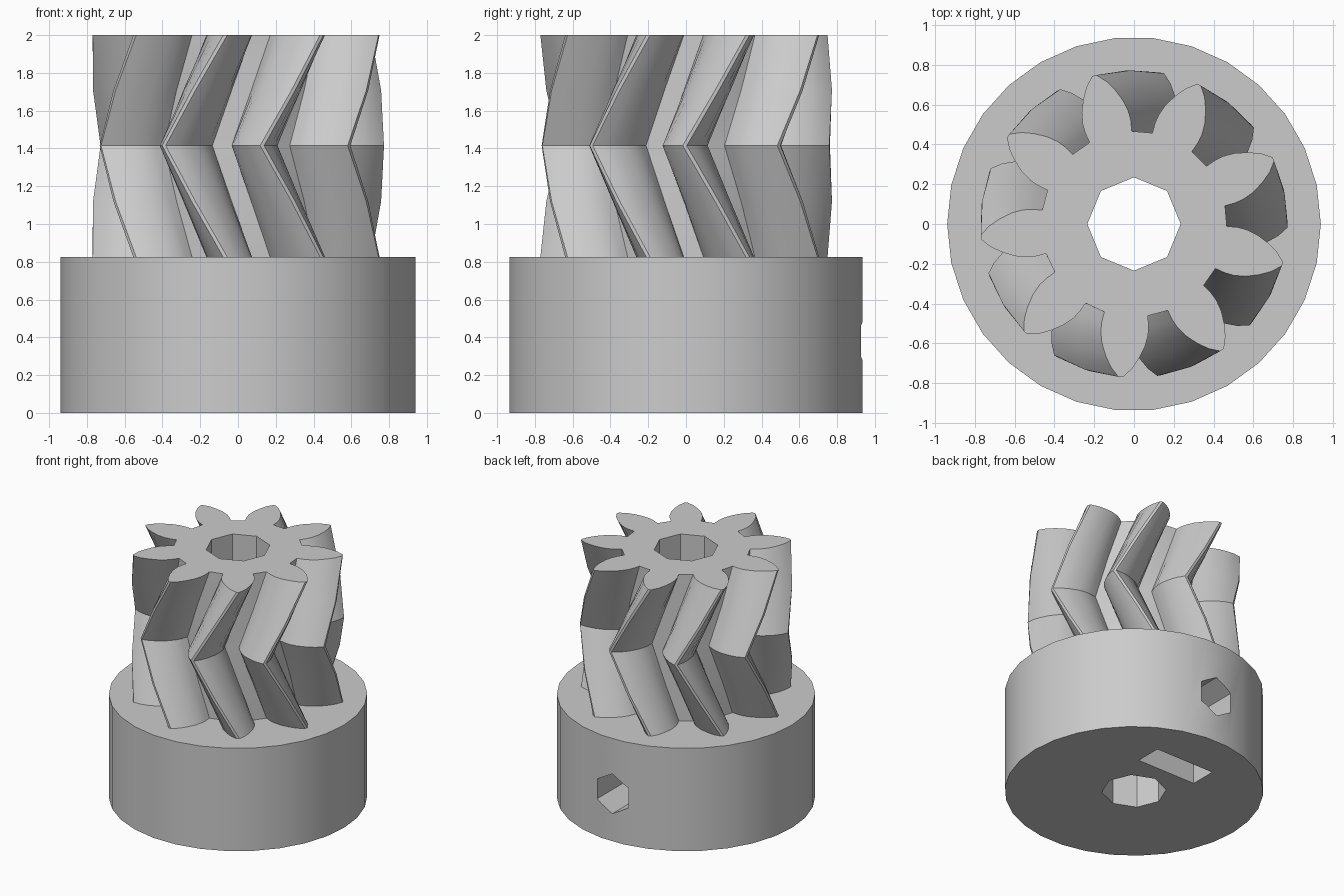
import bpy, bmesh, math
from mathutils import Matrix

if "Cube" in bpy.data.objects:
    bpy.data.objects.remove(bpy.data.objects["Cube"], do_unlink=True)

TEETH = 9
HUB_TOP, MID, TOP = 0.825, 1.415, 2.0
HUB_R, BORE_R = 0.94, 0.235
TWIST = 25.5
TIP_ANGLE = 25          # direction of one tooth tip on the top face
# One tooth flank: radius, half angle in degrees
FLANK = [(0.467, 13.6), (0.52, 13.2), (0.565, 12.2), (0.62, 10.1),
         (0.68, 7.0), (0.73, 4.1), (0.773, 0.8)]

grey = bpy.data.materials.new("plain grey")
grey.use_nodes = True
GREY = (0.6, 0.6, 0.6, 1)
grey.diffuse_color = GREY
grey.node_tree.nodes["Principled BSDF"].inputs["Base Color"].default_value = GREY


def make_object(name, bm):
    bmesh.ops.recalc_face_normals(bm, faces=bm.faces)
    mesh = bpy.data.meshes.new(name)
    bm.to_mesh(mesh)
    bm.free()
    mesh.materials.append(grey)
    obj = bpy.data.objects.new(name, mesh)
    bpy.context.collection.objects.link(obj)
    return obj


def loft(name, rings):
    """Skin a stack of matching closed outlines and cap both ends."""
    bm = bmesh.new()
    rows = [[bm.verts.new(p) for p in ring] for ring in rings]
    n = len(rows[0])
    for low, high in zip(rows, rows[1:]):
        for i in range(n):
            j = (i + 1) % n
            bm.faces.new((low[i], low[j], high[j], high[i]))
    bm.faces.new(rows[0][::-1])
    bm.faces.new(rows[-1])
    return make_object(name, bm)


def polygon(sides, radius, z, start=0):
    angles = [start + math.tau * i / sides for i in range(sides)]
    return [(radius * math.cos(a), radius * math.sin(a), z) for a in angles]


def prism(name, sides, radius, low, high, start=0):
    return loft(name, [polygon(sides, radius, z, start) for z in (low, high)])


def gear_ring(z, turn):
    ring = []
    for t in range(TEETH):
        centre = TIP_ANGLE + turn + 360 * t / TEETH
        sides = [(r, -h) for r, h in FLANK] + [(r, h) for r, h in reversed(FLANK)]
        for r, offset in sides:
            a = math.radians(centre + offset)
            ring.append((r * math.cos(a), r * math.sin(a), z))
    return ring


def cut(obj, cutter):
    cutter.hide_render = True
    mod = obj.modifiers.new("cut", 'BOOLEAN')
    mod.operation = 'DIFFERENCE'
    mod.solver = 'EXACT'
    mod.object = cutter
    bpy.context.view_layer.objects.active = obj
    bpy.ops.object.modifier_apply(modifier=mod.name)


# Herringbone gear: twists one way up to the middle, then back
levels = [(HUB_TOP, 0), ((HUB_TOP + MID) / 2, 0.5), (MID, 1),
          ((MID + TOP) / 2, 0.5), (TOP, 0)]
gear = loft("herringbone_gear", [gear_ring(z, -TWIST * k) for z, k in levels])

# Round hub below the gear
hub = prism("hub", 30, HUB_R, 0, HUB_TOP)

# Shaft bore through both parts
bore = prism("bore_cutter", 8, BORE_R, -0.2, TOP + 0.2)

# Hexagonal screw hole from the back into the bore
SCREW_Z = 0.38
to_back = Matrix.Translation((0, 0, SCREW_Z)) @ Matrix.Rotation(-math.pi / 2, 4, 'X')
screw = prism("screw_hole_cutter", 6, 0.16, 0.05, 1.2, math.pi / 2)
screw.data.transform(to_back)

# Nut slot open at the bottom, with a pointed top
half = 0.26
peak = half / math.sqrt(3)
outline = [(-half, -0.1), (half, -0.1), (half, SCREW_Z + peak),
           (0, SCREW_Z + 2 * peak), (-half, SCREW_Z + peak)]
slot = loft("nut_slot_cutter", [[(x, y, z) for x, z in outline] for y in (0.365, 0.575)])

cut(gear, bore)
for cutter in (bore, screw, slot):
    cut(hub, cutter)
for cutter in (bore, screw, slot):
    bpy.data.objects.remove(cutter, do_unlink=True)

# Smooth shading with crisp edges
for obj in (gear, hub):
    bpy.ops.object.select_all(action='DESELECT')
    obj.select_set(True)
    bpy.context.view_layer.objects.active = obj
    bpy.ops.object.shade_smooth_by_angle(angle=math.radians(30))
